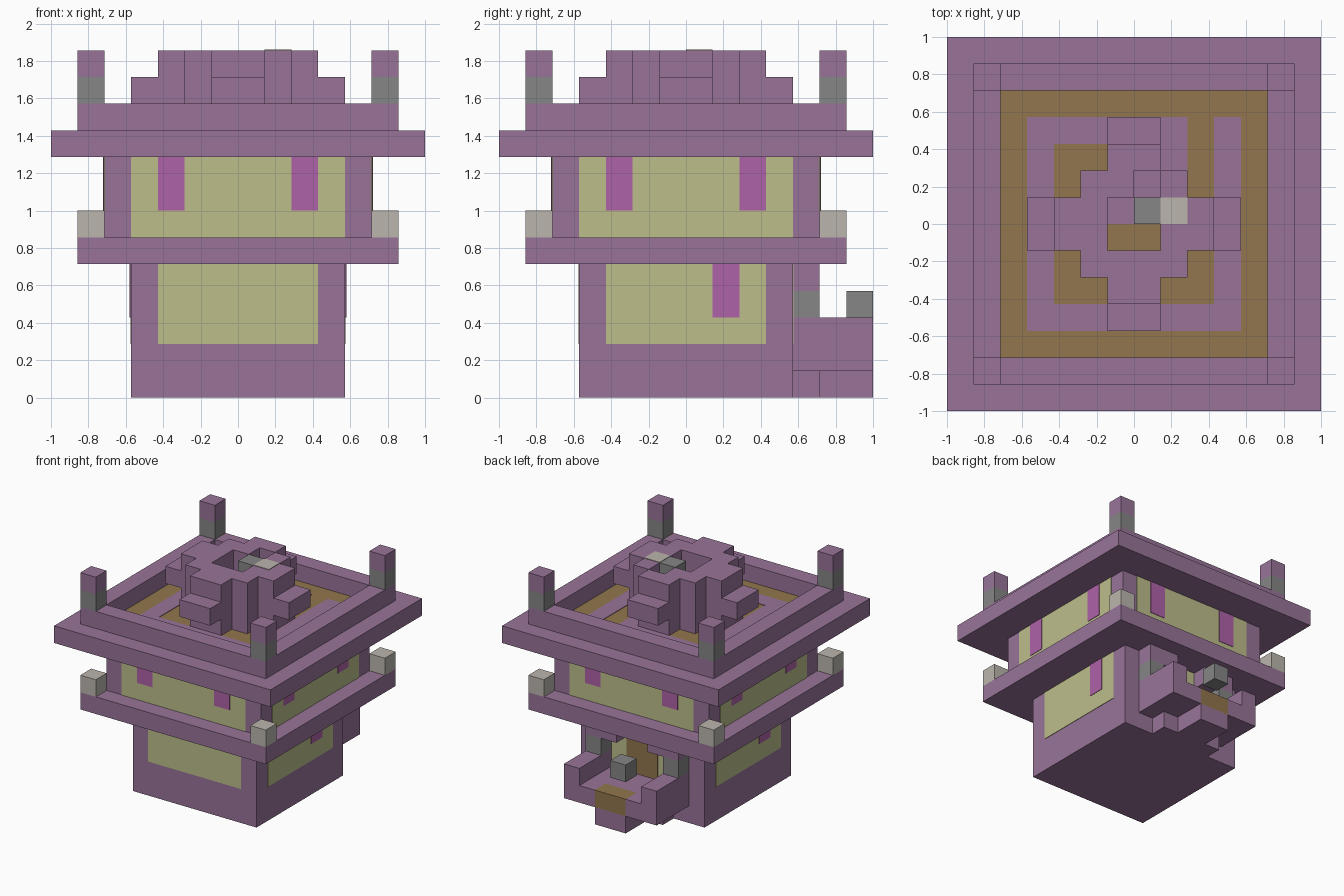
import bpy, bmesh
from mathutils import Vector

if "Cube" in bpy.data.objects:
    bpy.data.objects.remove(bpy.data.objects["Cube"], do_unlink=True)

U = 1 / 7      # one block
T = 0.03       # thickness of painted plates, in blocks


def material(name, rgb):
    lin = [((c / 255 + 0.055) / 1.055) ** 2.4 for c in rgb] + [1]
    m = bpy.data.materials.new(name)
    m.use_nodes = True
    m.diffuse_color = lin
    m.node_tree.nodes["Principled BSDF"].inputs["Base Color"].default_value = lin
    return m


purple = material("purple block", (152, 116, 152))
yellow = material("pale yellow wall", (189, 190, 139))
magenta = material("magenta banner", (175, 98, 168))
brown = material("brown wood", (146, 118, 77))
grey = material("grey stone", (134, 134, 134))
light = material("light stone", (187, 182, 173))


def part(name, mat, boxes):
    """One mesh made of boxes (x0, x1, y0, y1, z0, z1) in blocks."""
    bm = bmesh.new()
    for x0, x1, y0, y1, z0, z1 in boxes:
        res = bmesh.ops.create_cube(bm, size=1)
        mid = Vector((x0 + x1, y0 + y1, z0 + z1)) / 2
        size = Vector((x1 - x0, y1 - y0, z1 - z0))
        for v in res["verts"]:
            v.co = (mid + v.co * size) * U
    me = bpy.data.meshes.new(name)
    bm.to_mesh(me)
    bm.free()
    me.materials.append(mat)
    ob = bpy.data.objects.new(name, me)
    bpy.context.collection.objects.link(ob)
    return ob


def square(r, z0, z1):
    return (-r, r, -r, r, z0, z1)


def turn(b, n):
    """Rotate a box by n quarter turns about z."""
    for _ in range(n):
        b = (-b[3], -b[2], b[0], b[1], b[4], b[5])
    return b


def around(*boxes):
    return [turn(b, n) for b in boxes for n in range(4)]


def mirror(*boxes):
    return [m for b in boxes for m in (b, (-b[1], -b[0]) + tuple(b[2:]))]


# Tower storeys and roof
part("lower_storey", purple, [square(4, 0, 5)])
part("middle_ledge", purple, [square(6, 5, 6)])
part("upper_storey", purple, [square(5, 6, 9)])
part("roof_slab", purple, [square(7, 9, 10)])
part("roof_rim", purple, around((-6, 6, -6, -5, 10, 11)))

# Wall panels and banners
part("lower_wall_panels", yellow, around((-3, 3, -4 - T, -4, 2, 5)))
part("upper_wall_panels", yellow, around((-4, 4, -5 - T, -5, 6, 9)))
part("upper_banners", magenta, around(*mirror((2, 3, -5 - 2 * T, -5, 7, 9))))
side_banner = (4, 4 + 2 * T, 1, 2, 3, 5)
part("lower_banners", magenta, [side_banner, turn(side_banner, 2)])

# Corner stones and roof posts
part("ledge_corner_stones", light, around((5, 6, 5, 6, 6, 7)))
part("roof_post_bases", grey, around((5, 6, 5, 6, 11, 12)))
part("roof_post_caps", purple, around((5, 6, 5, 6, 12, 13)))

# Spiral roof floor
part("roof_floor", brown, [square(5, 10, 10 + T)])
spiral = [(-4, 2, 3, 4), (-4, -3, -4, 4), (-4, 4, -4, -3),
          (3, 4, -4, 4), (1, 2, 0, 4), (-1, 2, 0, 1)]
part("roof_floor_spiral", purple, [s + (10, 10 + 2 * T) for s in spiral])

# Roof ornament: ring, four arms and lower arm tips
part("ornament_corners", purple, around((1, 2, 1, 2, 10, 13)))
arm = (-1, 1, -3, -1, 10, 13)
part("ornament_arms", purple, [turn(arm, n) for n in (0, 1, 3)]
     + [(-1, 1, 2, 3, 10, 13), (-1, 0, 1, 2, 10, 13), (0, 1, 1, 2, 10, 12)])
part("ornament_tips", purple, around((-1, 1, -4, -3, 11, 12)))
part("ornament_core", grey, [(0, 1, 0, 1, 12, 13)])
part("ornament_cap", light, [(1, 2, 0, 1, 13, 13 + T)])

# Back entrance and balcony
part("door", brown, [(-1, 1, 4, 4 + 2 * T, 2, 4)])
part("balcony_steps", purple, [(-2, 2, 4, 5, 0, 1), (-1, 1, 5, 7, 0, 1)])
part("balcony_floor", purple, [(-3, 3, 4, 6, 1, 2)] + mirror((1, 3, 6, 7, 1, 2)))
part("balcony_threshold", brown, [(-1, 1, 6, 7, 1, 2)])
part("balcony_rails", purple, mirror((2, 3, 4, 7, 2, 3)))
part("door_column_stones", grey, mirror((2, 3, 4, 5, 3, 4)))
part("door_column_tops", purple, mirror((1, 3, 4, 5, 4, 5)))
part("floating_stone", grey, [(-1, 0, 6, 7, 3, 4)])
